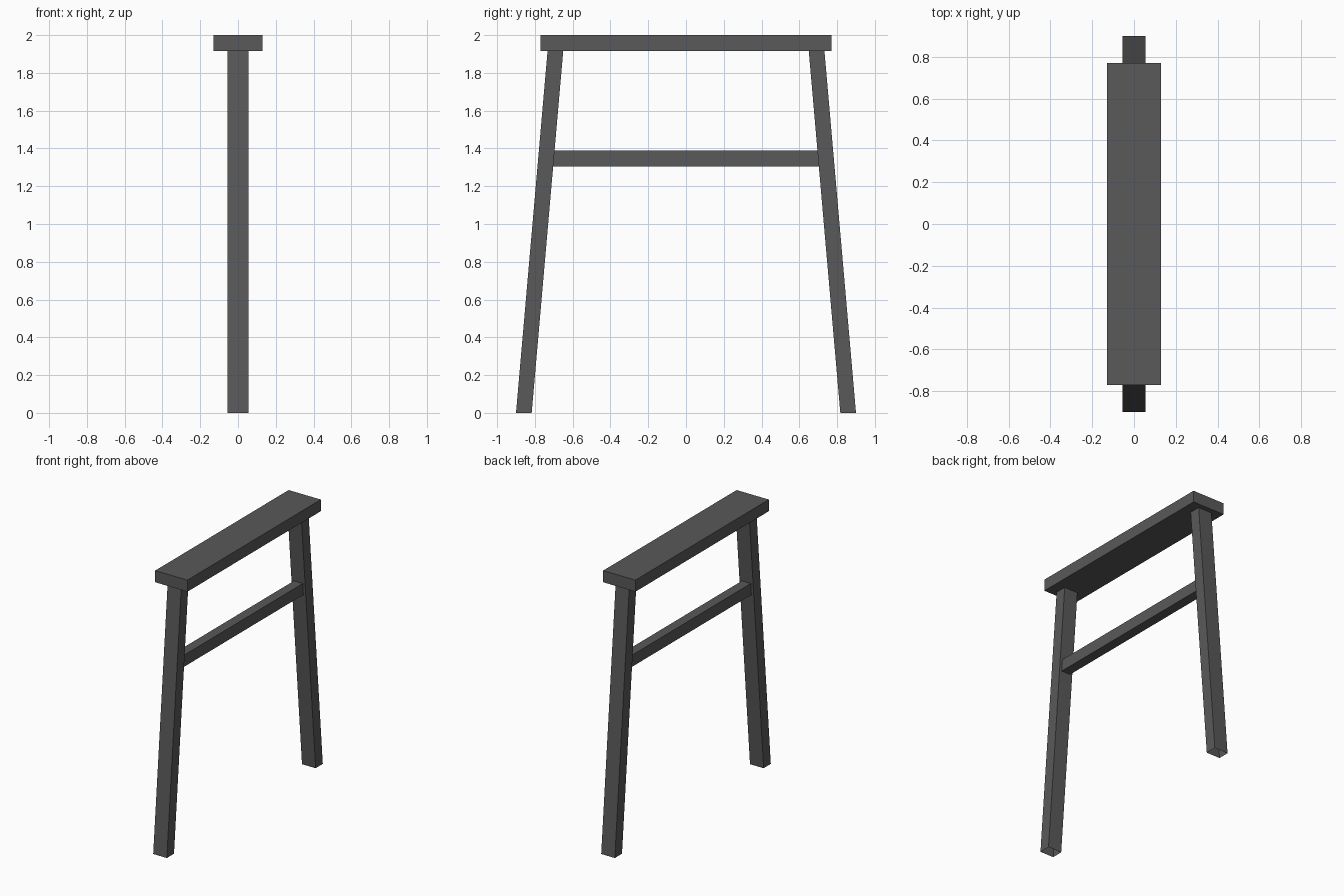
import bpy
import bmesh

cube = bpy.data.objects.get("Cube")
if cube:
    bpy.data.objects.remove(cube, do_unlink=True)

grey = bpy.data.materials.new("dark_grey")
grey.use_nodes = True
colour = (0.1, 0.1, 0.1, 1.0)
grey.diffuse_color = colour
grey.node_tree.nodes["Principled BSDF"].inputs["Base Color"].default_value = colour

SEAT_UNDERSIDE = 1.915
LEG_DEPTH = 0.083


def leg_inner(z):
    """Distance from the centre to a leg's inner face at height z."""
    return 0.817 + (0.65 - 0.817) * z / SEAT_UNDERSIDE


def bar(name, half_width, profile, open_edges=()):
    """Extrude a (y, z) profile across x, leaving the listed sides open."""
    bm = bmesh.new()
    sides = [[bm.verts.new((x, y, z)) for y, z in profile]
             for x in (-half_width, half_width)]
    for side in sides:
        bm.faces.new(side)
    count = len(profile)
    for i in range(count):
        if i not in open_edges:
            j = (i + 1) % count
            bm.faces.new((sides[0][i], sides[0][j], sides[1][j], sides[1][i]))
    bmesh.ops.recalc_face_normals(bm, faces=bm.faces)
    mesh = bpy.data.meshes.new(name)
    bm.to_mesh(mesh)
    bm.free()
    mesh.materials.append(grey)
    obj = bpy.data.objects.new(name, mesh)
    bpy.context.collection.objects.link(obj)
    return obj


# Flat top plank
bar("top_plank", 0.13, [(-0.77, SEAT_UNDERSIDE), (0.77, SEAT_UNDERSIDE),
                        (0.77, 2), (-0.77, 2)])

# Splayed hollow legs, open at the foot and under the plank
for name, s in (("front_leg", -1), ("back_leg", 1)):
    foot, head = leg_inner(0), leg_inner(SEAT_UNDERSIDE)
    bar(name, 0.055, [(s * foot, 0), (s * (foot + LEG_DEPTH), 0),
                      (s * (head + LEG_DEPTH), SEAT_UNDERSIDE),
                      (s * head, SEAT_UNDERSIDE)], open_edges=(0, 2))

# Cross rail, its ends cut to the slope of the legs
low, high = 1.305, 1.39
bar("cross_rail", 0.036, [(-leg_inner(low), low), (leg_inner(low), low),
                          (leg_inner(high), high), (-leg_inner(high), high)],
    open_edges=(1, 3))
